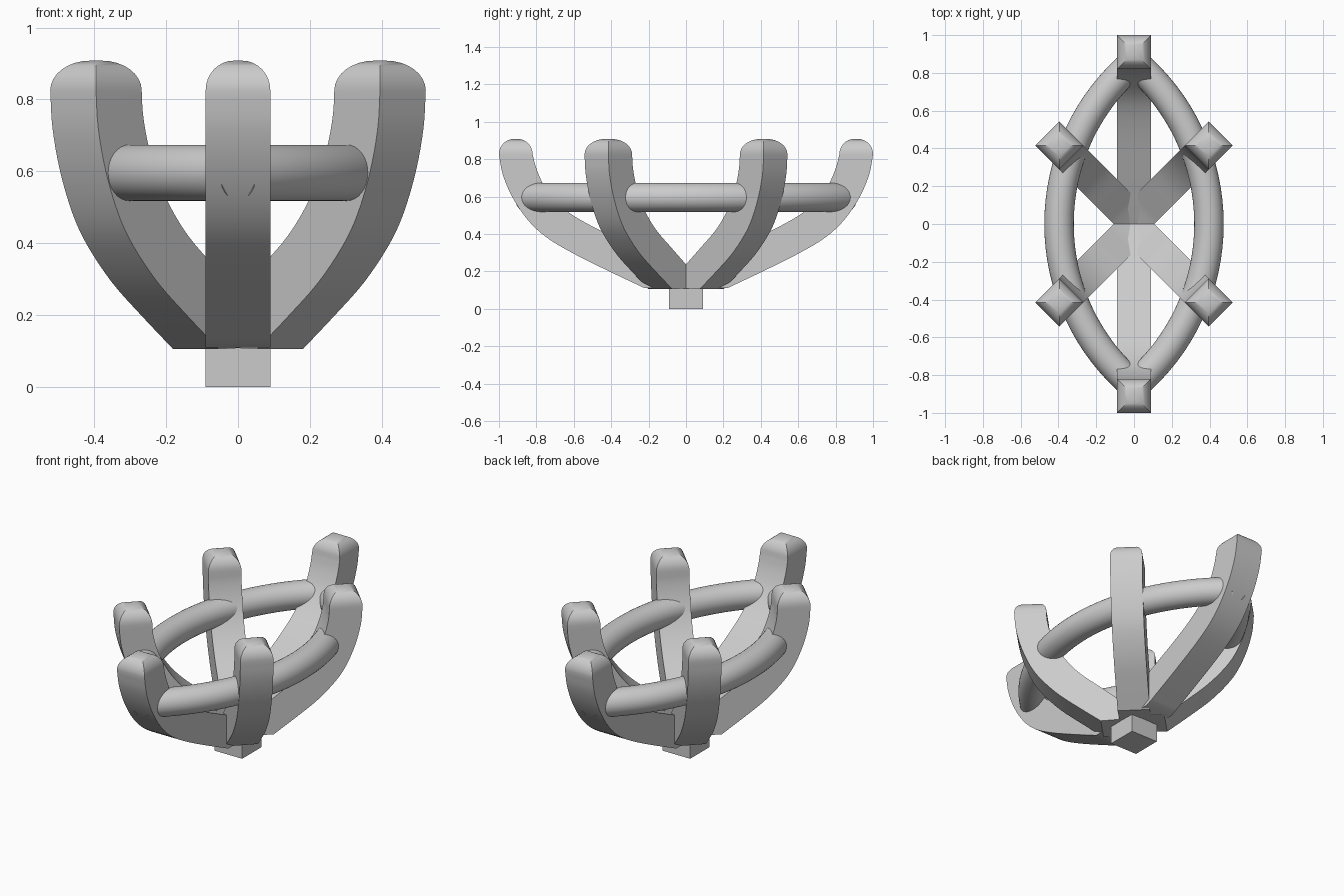
import bpy, bmesh, math
from mathutils import Vector, Matrix

if "Cube" in bpy.data.objects:
    bpy.data.objects.remove(bpy.data.objects["Cube"])

W = 0.09  # half width of the square prongs


def finish(name, bm):
    bmesh.ops.recalc_face_normals(bm, faces=bm.faces)
    me = bpy.data.meshes.new(name)
    bm.to_mesh(me)
    bm.free()
    ob = bpy.data.objects.new(name, me)
    bpy.context.collection.objects.link(ob)
    bpy.ops.object.select_all(action='DESELECT')
    ob.select_set(True)
    bpy.context.view_layer.objects.active = ob
    bpy.ops.object.shade_smooth_by_angle(angle=math.radians(32))
    return ob


def smooth(points, steps=4):
    """Catmull-Rom curve through the points."""
    p = [Vector(q) for q in points]
    p = [2 * p[0] - p[1]] + p + [2 * p[-1] - p[-2]]
    out = []
    for a, b, c, d in zip(p, p[1:], p[2:], p[3:]):
        for k in range(steps):
            t = k / steps
            out.append(0.5 * (2 * b + (c - a) * t + (2 * a - 5 * b + 4 * c - d) * t ** 2
                              + (3 * b - a - 3 * c + d) * t ** 3))
    return out + [p[-2]]


def loft(name, rings, matrix=Matrix()):
    bm = bmesh.new()
    vs = [[bm.verts.new(matrix @ Vector(c)) for c in r] for r in rings]
    n = len(vs[0])
    for a, b in zip(vs, vs[1:]):
        for i in range(n):
            j = (i + 1) % n
            bm.faces.new((a[i], a[j], b[j], b[i]))
    bm.faces.new(vs[0])
    bm.faces.new(vs[-1])
    return finish(name, bm)


def prong(name, inner, outer, angle, shift):
    ins = [Vector((0, 0.20))] + smooth(inner)
    outs = [Vector((0, 0.112))] + smooth(outer)
    rings = [[(i.x, -W, i.y), (o.x, -W, o.y), (o.x, W, o.y), (i.x, W, i.y)]
             for i, o in zip(ins, outs)]
    # domed tip with creased corners
    mid = (ins[-1].x + outs[-1].x) / 2
    for k in range(1, 9):
        a = k / 8 * math.pi / 2
        h = 0.012 + (W - 0.012) * math.cos(a)
        z = 0.825 + 0.083 * math.sin(a)
        rings.append([(mid - h, -h, z), (mid + h, -h, z), (mid + h, h, z), (mid - h, h, z)])
    loft(name, rings, Matrix.Translation((0, shift, 0)) @ Matrix.Rotation(angle, 4, 'Z'))


# Long prongs at the two ends
end_in = [(.09, .245), (.28, .335), (.48, .43), (.62, .51), (.70, .58), (.76, .66), (.80, .75), (.82, .825)]
end_out = [(.22, .11), (.41, .20), (.61, .30), (.75, .385), (.85, .48), (.93, .60), (.98, .72), (1.0, .825)]
# Shorter prongs on the diagonals
side_in = [(.065, .24), (.17, .325), (.28, .415), (.355, .50), (.41, .59), (.445, .68), (.464, .76), (.469, .825)]
side_out = [(.165, .105), (.292, .20), (.405, .29), (.50, .39), (.56, .48), (.61, .60), (.64, .72), (.649, .825)]
for s in (1, -1):
    prong("end_prong", end_in, end_out, s * math.pi / 2, 0)
    for a in (45, 135):
        prong("side_prong", side_in, side_out, s * math.radians(a), s * 0.02)

# Two bowed round rails meeting inside the end prongs
C, R, T = 0.722, 1.119, 0.078
limit = math.acos(C / R)
for s in (1, -1):
    rings = []
    for k in range(33):
        a = limit * (k / 16 - 1)
        ring = []
        for j in range(32):
            b = j / 32 * math.tau
            r = R + T * math.cos(b)
            ring.append((s * (r * math.cos(a) - C), r * math.sin(a), 0.596 + T * math.sin(b)))
        rings.append(ring)
    loft("rail", rings)

# Square base block
loft("base_block", [[(-W, -W, z), (W, -W, z), (W, W, z), (-W, W, z)] for z in (0, 0.18)])
